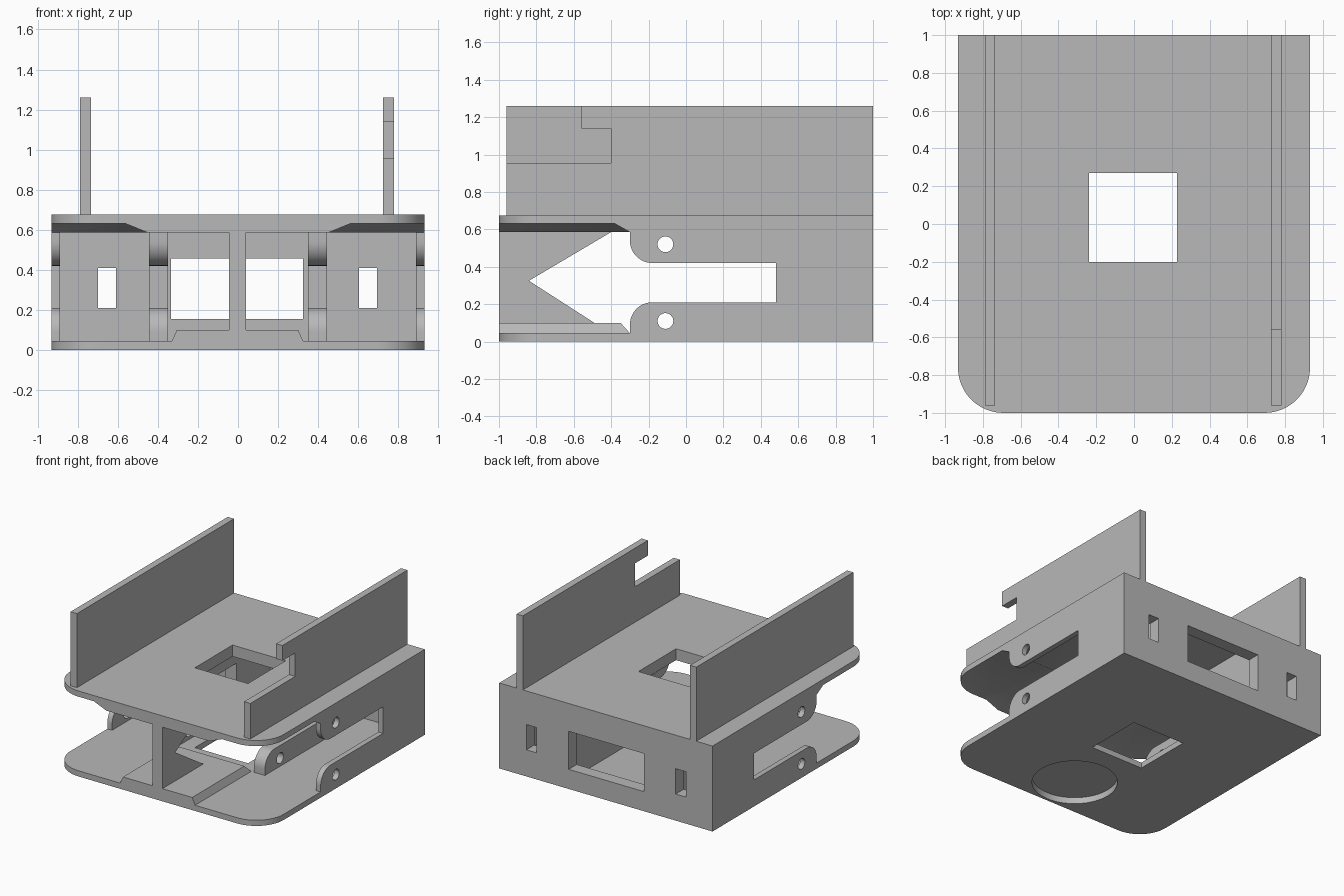
import bpy, bmesh, math
from mathutils import Vector

if "Cube" in bpy.data.objects:
    bpy.data.objects.remove(bpy.data.objects["Cube"])

grey = bpy.data.materials.new("plain_grey")
grey.use_nodes = True
COLOUR = (0.48, 0.48, 0.48, 1)
grey.diffuse_color = COLOUR
grey.node_tree.nodes["Principled BSDF"].inputs["Base Color"].default_value = COLOUR

W, FLOOR, CEIL = 0.932, 0.045, 0.585


def finish(name, bm):
    bmesh.ops.recalc_face_normals(bm, faces=bm.faces[:])
    mesh = bpy.data.meshes.new(name)
    bm.to_mesh(mesh)
    bm.free()
    mesh.materials.append(grey)
    obj = bpy.data.objects.new(name, mesh)
    bpy.context.collection.objects.link(obj)
    return obj


def prism(name, profile, lo, hi, axis="z"):
    """Extrude an (x, y) profile along z, or a (y, z) profile along x."""
    bm = bmesh.new()
    put = (lambda a, b: (a, b, lo)) if axis == "z" else (lambda a, b: (lo, a, b))
    face = bm.faces.new([bm.verts.new(put(a, b)) for a, b in profile])
    new = bmesh.ops.extrude_face_region(bm, geom=[face])["geom"]
    step = Vector((0, 0, hi - lo)) if axis == "z" else Vector((hi - lo, 0, 0))
    bmesh.ops.translate(bm, vec=step, verts=[v for v in new if isinstance(v, bmesh.types.BMVert)])
    return finish(name, bm)


def box(name, x0, x1, y0, y1, z0, z1):
    return prism(name, [(x0, y0), (x1, y0), (x1, y1), (x0, y1)], z0, z1)


def hull(name, layers):
    """Convex solid through rectangles given as (x0, x1, y0, y1, z)."""
    bm = bmesh.new()
    for x0, x1, y0, y1, z in layers:
        for x in (x0, x1):
            for y in (y0, y1):
                bm.verts.new((x, y, z))
    bmesh.ops.convex_hull(bm, input=bm.verts[:])
    bmesh.ops.dissolve_limit(bm, angle_limit=0.01, verts=bm.verts[:], edges=bm.edges[:])
    return finish(name, bm)


def arc(cx, cy, r, start, end, n=12):
    return [(cx + r * math.cos(math.radians(start + (end - start) * i / n)),
             cy + r * math.sin(math.radians(start + (end - start) * i / n))) for i in range(n + 1)]


def circle(cx, cy, r, n):
    return arc(cx, cy, r, 0, 360, n)[:-1]


def combine(target, tool, operation="DIFFERENCE"):
    mod = target.modifiers.new("combine", "BOOLEAN")
    mod.operation, mod.solver, mod.object = operation, "EXACT", tool
    bpy.context.view_layer.objects.active = target
    bpy.ops.object.modifier_apply(modifier=mod.name)
    bpy.data.objects.remove(tool)


# Body: block with rounded front corners
R = 0.24
outline = [(W, 1), (-W, 1)] + arc(-W + R, -1 + R, R, 180, 270) + arc(W - R, -1 + R, R, 270, 360)
body = prism("body", outline, 0, 0.675)

# Open bays, leaving four upright walls and the back wall
for x0, x1 in ((-0.35, 0.35), (0.445, 0.89), (-0.89, -0.445)):
    combine(body, box("bay", x0, x1, -1.2, 0.9, FLOOR, CEIL))

# Side slot with rounded lugs, cut through every wall
r = 0.12
slot = ([(-1.2, FLOOR), (-0.3, FLOOR)] + arc(-0.3 + r, 0.21 - r, r, 180, 90)
        + [(0.48, 0.21), (0.48, 0.42)] + arc(-0.3 + r, 0.42 + r, r, 270, 180)
        + [(-0.3, CEIL), (-1.2, CEIL)])
combine(body, prism("slot", slot, -1.1, 1.1, "x"))

# Pin holes in the lugs
for z in (0.11, 0.52):
    combine(body, prism("pin_hole", circle(-0.11, z, 0.042, 32), -1.1, 1.1, "x"))

# Raised wells with chamfered edges under the top plate
for s in (1, -1):
    layers = [(s * a, s * 1.2, -1.2, b, z)
              for a, b, z in ((0.45, -0.3, 0.5), (0.45, -0.3, CEIL), (0.56, -0.38, 0.63))]
    combine(body, hull("well", layers))

# Floor pad and notched centre divider
pad = hull("pad", [(-0.33, 0.325, -1, -0.3, FLOOR - 0.02), (-0.33, 0.325, -1, -0.3, FLOOR),
                   (-0.305, 0.3, -1, -0.35, 0.1)])
combine(body, pad, "UNION")
divider = [(-1, 0.03), (-1, 0.6), (-0.375, 0.6), (-0.84, 0.325), (-0.49, 0.1), (-0.42, 0.03)]
combine(body, prism("divider", divider, -0.045, 0.04, "x"), "UNION")

# Openings: centre hole, back windows and round recess underneath
combine(body, box("centre_hole", -0.237, 0.227, -0.2, 0.27, -0.1, 0.8))
combine(body, box("back_window", -0.335, 0.325, 0.8, 1.1, 0.155, 0.455))
for x in (-0.655, 0.65):
    combine(body, box("small_window", x - 0.045, x + 0.045, 0.8, 1.1, 0.21, 0.41))
combine(body, prism("recess", circle(0, -0.67, 0.31, 64), -0.1, 0.05))

# Upright side plates, one stepped at the front
Z0, Z1 = 0.675, 1.26
left_step = [(-0.96, Z0), (1, Z0), (1, Z1), (-0.56, Z1), (-0.56, 1.14),
             (-0.4, 1.14), (-0.4, 0.955), (-0.96, 0.955)]
prism("left_side_plate", left_step, 0.725, 0.78, "x")
prism("right_side_plate", [(-0.96, Z0), (1, Z0), (1, Z1), (-0.96, Z1)], -0.79, -0.735, "x")

# Smooth the curved corners, lugs and holes
bpy.ops.object.select_all(action="DESELECT")
body.select_set(True)
bpy.context.view_layer.objects.active = body
bpy.ops.object.shade_smooth_by_angle(angle=math.radians(30))
